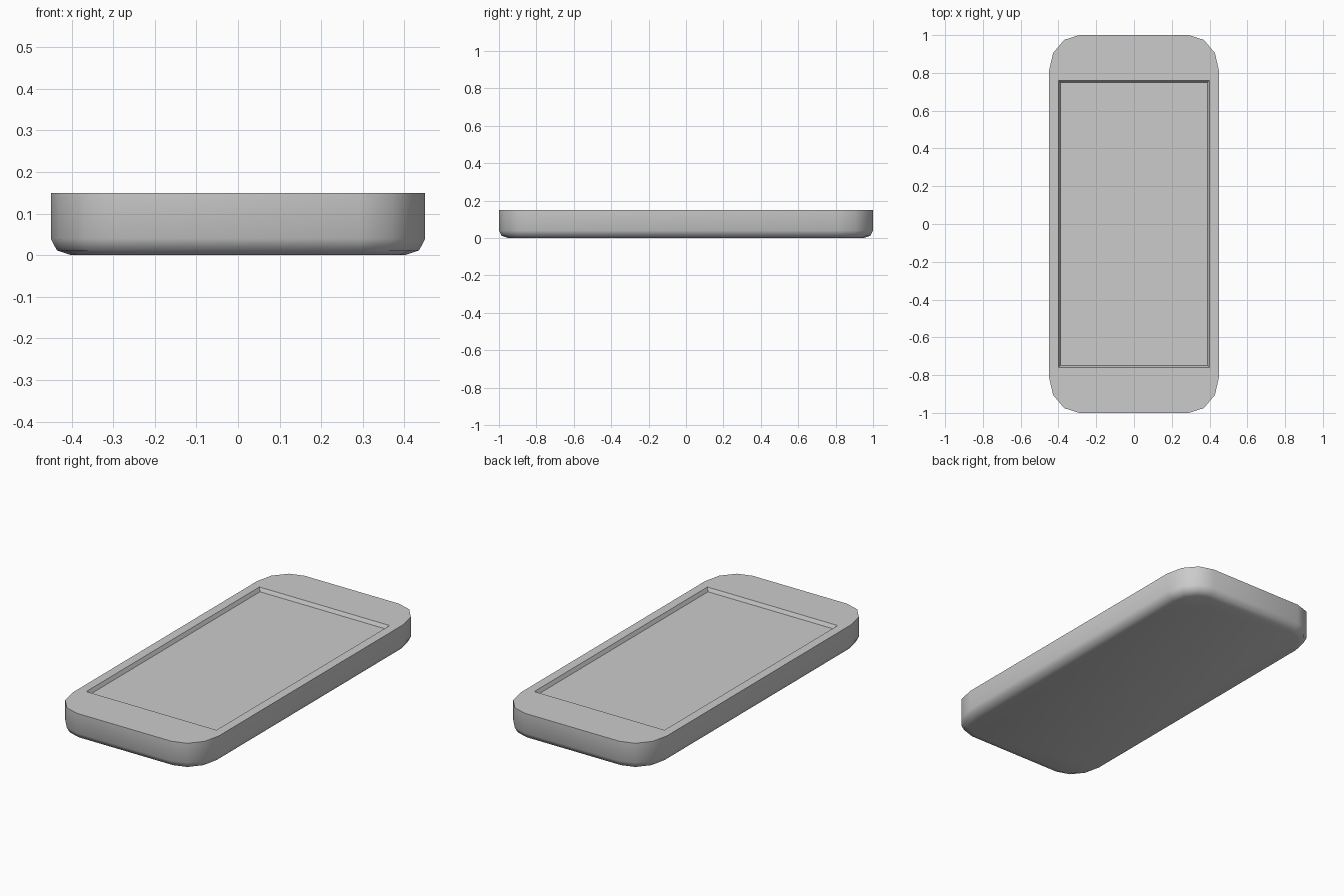
import bpy, bmesh, math

old = bpy.data.objects.get("Cube")
if old:
    bpy.data.objects.remove(old, do_unlink=True)

HALF_X, HALF_Y, HEIGHT = 0.45, 1.0, 0.15
CORNER_X, CORNER_Y = 0.16, 0.19
BEVEL_XY, BEVEL_Z = 0.05, 0.04
SCREEN_X, SCREEN_Y, SLOPE, FLOOR = 0.40, 0.76, 0.01, 0.13
CORNERS = [(1, 1), (-1, 1), (-1, -1), (1, -1)]

grey = bpy.data.materials.new("Casing Grey")
grey.use_nodes = True
colour = (0.6, 0.6, 0.6, 1)
grey.diffuse_color = colour
grey.node_tree.nodes["Principled BSDF"].inputs["Base Color"].default_value = colour


def outline(bm, inset, z):
    """Rounded rectangle, four points per corner, counter-clockwise."""
    ring = []
    for k in range(4):
        sx, sy = CORNERS[k]
        cx, cy = sx * (HALF_X - CORNER_X), sy * (HALF_Y - CORNER_Y)
        for i in range(4):
            a = math.radians(90 * k + 30 * i)
            ring.append(bm.verts.new((cx + (CORNER_X - inset) * math.cos(a),
                                      cy + (CORNER_Y - inset) * math.sin(a), z)))
    return ring


def rectangle(bm, hx, hy, z):
    return [bm.verts.new((sx * hx, sy * hy, z)) for sx, sy in CORNERS]


def skin(bm, lower, upper):
    n = len(lower)
    for i in range(n):
        j = (i + 1) % n
        bm.faces.new((lower[i], lower[j], upper[j], upper[i]))


def finish(bm, name):
    mesh = bpy.data.meshes.new(name)
    bm.to_mesh(mesh)
    bm.free()
    mesh.materials.append(grey)
    obj = bpy.data.objects.new(name, mesh)
    bpy.context.collection.objects.link(obj)
    bpy.ops.object.select_all(action='DESELECT')
    obj.select_set(True)
    bpy.context.view_layer.objects.active = obj
    bpy.ops.object.shade_smooth_by_angle(angle=math.radians(50))


# Casing: flat back, rounded lower edge, straight sides
bm = bmesh.new()
rings = []
for step in range(3):
    a = math.radians(45 * step)
    rings.append(outline(bm, BEVEL_XY * (1 - math.sin(a)), BEVEL_Z * (1 - math.cos(a))))
rings.append(outline(bm, 0, HEIGHT))
bm.faces.new(rings[0][::-1])
for low, high in zip(rings, rings[1:]):
    skin(bm, low, high)

# Top rim around the screen opening
rim, opening = rings[-1], rectangle(bm, SCREEN_X, SCREEN_Y, HEIGHT)
for k in range(4):
    n = (k + 1) % 4
    bm.faces.new(rim[4 * k:4 * k + 4] + [opening[k]])
    bm.faces.new((rim[4 * k + 3], rim[4 * n], opening[n], opening[k]))

# Sloped walls of the recess
skin(bm, opening, rectangle(bm, SCREEN_X - SLOPE, SCREEN_Y - SLOPE, FLOOR))
finish(bm, "casing")

# Screen at the bottom of the recess
bm = bmesh.new()
bm.faces.new(rectangle(bm, SCREEN_X - SLOPE, SCREEN_Y - SLOPE, FLOOR))
finish(bm, "screen")
